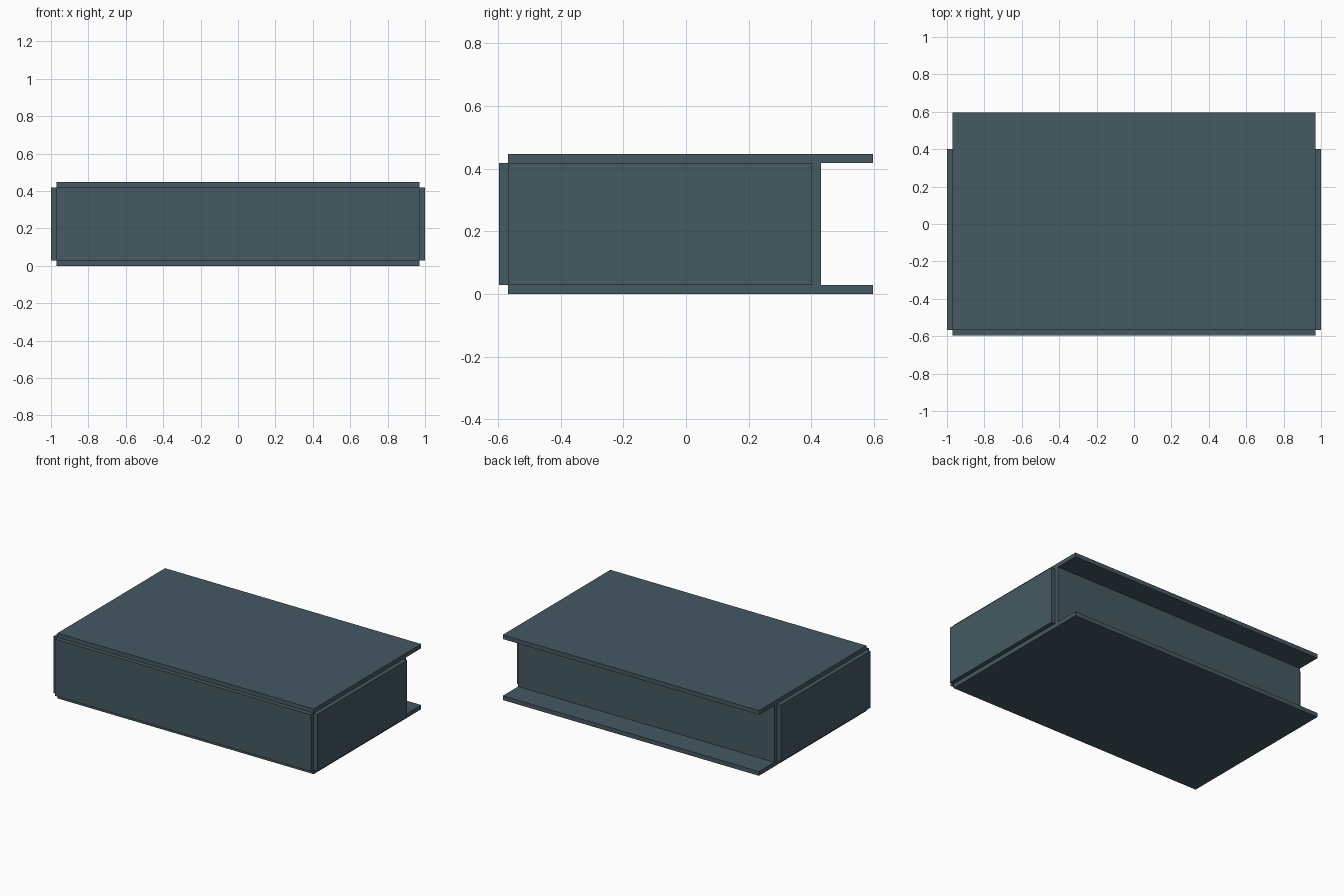
import bpy
import bmesh
from mathutils import Vector

cube = bpy.data.objects.get("Cube")
if cube:
    bpy.data.objects.remove(cube, do_unlink=True)

# Single slate colour
slate = bpy.data.materials.new("slate_blue_grey")
slate.use_nodes = True
colour = (0.06, 0.1, 0.123, 1)
slate.diffuse_color = colour
slate.node_tree.nodes["Principled BSDF"].inputs["Base Color"].default_value = colour


def panel(name, low, high):
    """Box-shaped board between two opposite corners."""
    low, high = Vector(low), Vector(high)
    bm = bmesh.new()
    bmesh.ops.create_cube(bm, size=1)
    bmesh.ops.scale(bm, vec=high - low, verts=bm.verts)
    bmesh.ops.translate(bm, vec=(low + high) / 2, verts=bm.verts)
    mesh = bpy.data.meshes.new(name)
    bm.to_mesh(mesh)
    bm.free()
    mesh.materials.append(slate)
    obj = bpy.data.objects.new(name, mesh)
    bpy.context.collection.objects.link(obj)
    return obj


T = 0.029               # board thickness
W = 1 - T               # half width of the inner boards
H = 0.447               # overall height
FRONT, REAR = -0.597, 0.597
INNER = FRONT + T       # inner face of the front board
BACK = 0.402            # inner face of the recessed back board

# Top and bottom boards overhang the back
panel("bottom_board", (-W, INNER, 0), (W, REAR, T))
panel("top_board", (-W, INNER, H - T), (W, REAR, H))

# Front and recessed back boards
panel("front_board", (-W, FRONT, T), (W, INNER, H - T))
panel("back_board", (-W, BACK, T), (W, BACK + T, H - T))

# Side boards
panel("left_side_board", (W, INNER, T), (1, BACK, H - T))
panel("right_side_board", (-1, INNER, T), (-W, BACK, H - T))
